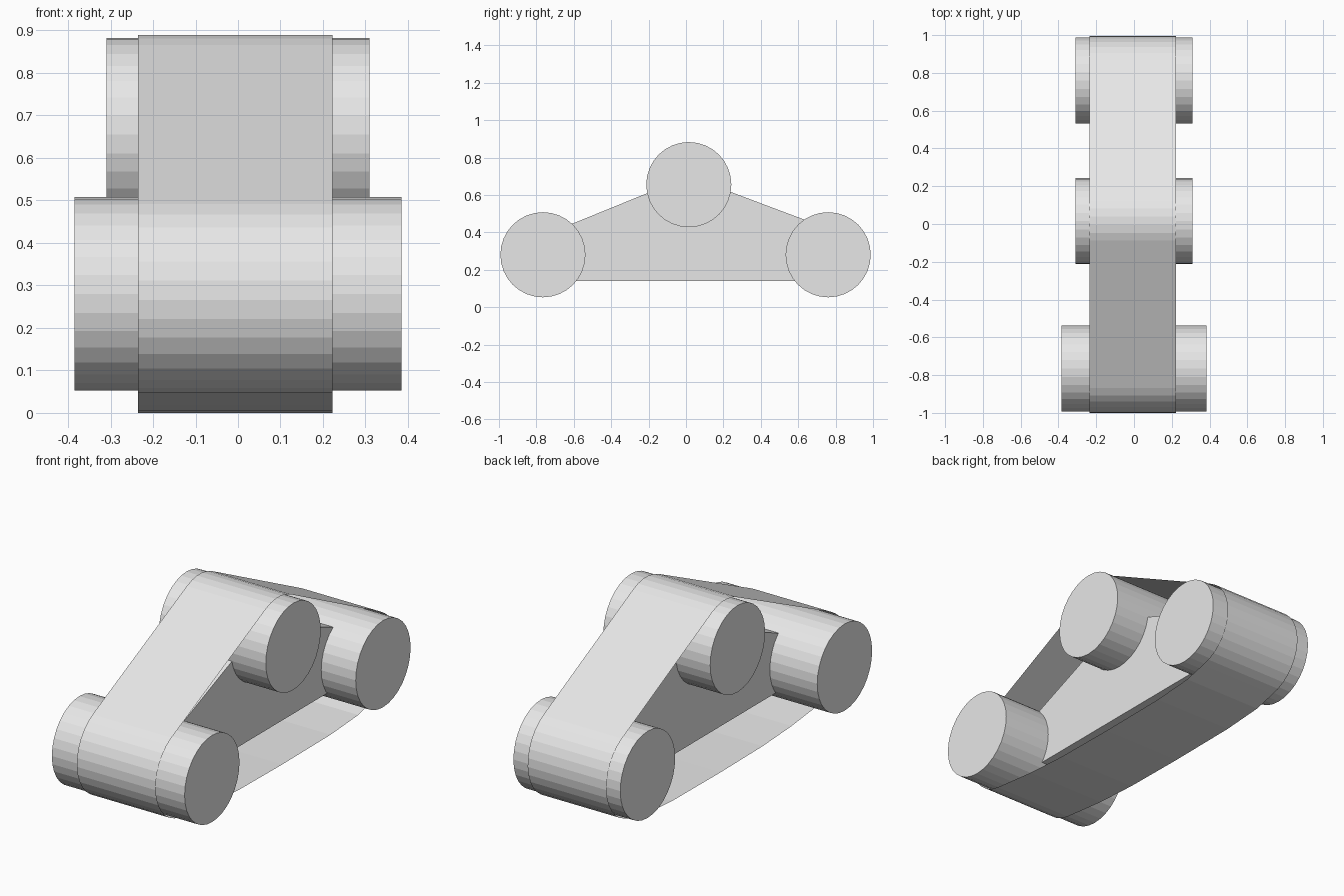
import bpy, bmesh
from math import radians, cos, sin, pi
from mathutils import Matrix

cube = bpy.data.objects.get("Cube")
if cube:
    bpy.data.objects.remove(cube, do_unlink=True)

grey = bpy.data.materials.new("light_grey")
grey.use_nodes = True
grey.diffuse_color = (0.8, 0.8, 0.8, 1)
grey.node_tree.nodes["Principled BSDF"].inputs["Base Color"].default_value = (0.8, 0.8, 0.8, 1)


def add_object(name, bm):
    mesh = bpy.data.meshes.new(name)
    bm.to_mesh(mesh)
    bm.free()
    mesh.materials.append(grey)
    obj = bpy.data.objects.new(name, mesh)
    bpy.context.collection.objects.link(obj)
    return obj


# Rollers: centre (y, z) and half length along x
FRONT, TOP, BACK = (-0.765, 0.28), (0.015, 0.655), (0.76, 0.28)
ROLLER_R, BELT_R = 0.2275, 0.235
for name, (y, z), half in (("front_roller", FRONT, 0.385),
                           ("top_roller", TOP, 0.31),
                           ("back_roller", BACK, 0.31)):
    bm = bmesh.new()
    bmesh.ops.create_cone(bm, cap_ends=True, segments=32, radius1=ROLLER_R,
                          radius2=ROLLER_R, depth=2 * half,
                          matrix=Matrix.Translation((0, y, z)) @ Matrix.Rotation(pi / 2, 4, 'Y'))
    add_object(name, bm)

# Frame plate between the rollers
outline = [(-0.77, 0.14), (0.76, 0.14), (0.76, 0.42), (0.015, 0.70), (-0.77, 0.38)]
bm = bmesh.new()
face = bm.faces.new([bm.verts.new((-0.11, y, z)) for y, z in outline])
side = bmesh.ops.extrude_face_region(bm, geom=[face])["geom"]
bmesh.ops.translate(bm, vec=(0.22, 0, 0),
                    verts=[v for v in side if isinstance(v, bmesh.types.BMVert)])
bmesh.ops.recalc_face_normals(bm, faces=bm.faces)
add_object("frame_plate", bm)


# Belt: a thin sheet wrapped round the rollers, sagging underneath
def arc(centre, start, end, steps):
    angles = [radians(start + (end - start) * i / steps) for i in range(steps + 1)]
    return [(centre[0] + BELT_R * cos(a), centre[1] + BELT_R * sin(a)) for a in angles]


path = arc(FRONT, 262, 116, 13) + arc(TOP, 116, 63, 5) + arc(BACK, 63, -80, 13)
path += [(0.68, 0.019), (0.45, 0.003), (0.05, 0), (-0.3, 0.004), (-0.54, 0.018)]
bm = bmesh.new()
rows = [[bm.verts.new((x, y, z)) for x in (-0.235, 0.222)] for y, z in path]
for a, b in zip(rows, rows[1:] + rows[:1]):
    bm.faces.new((a[0], a[1], b[1], b[0]))
add_object("belt", bm)
